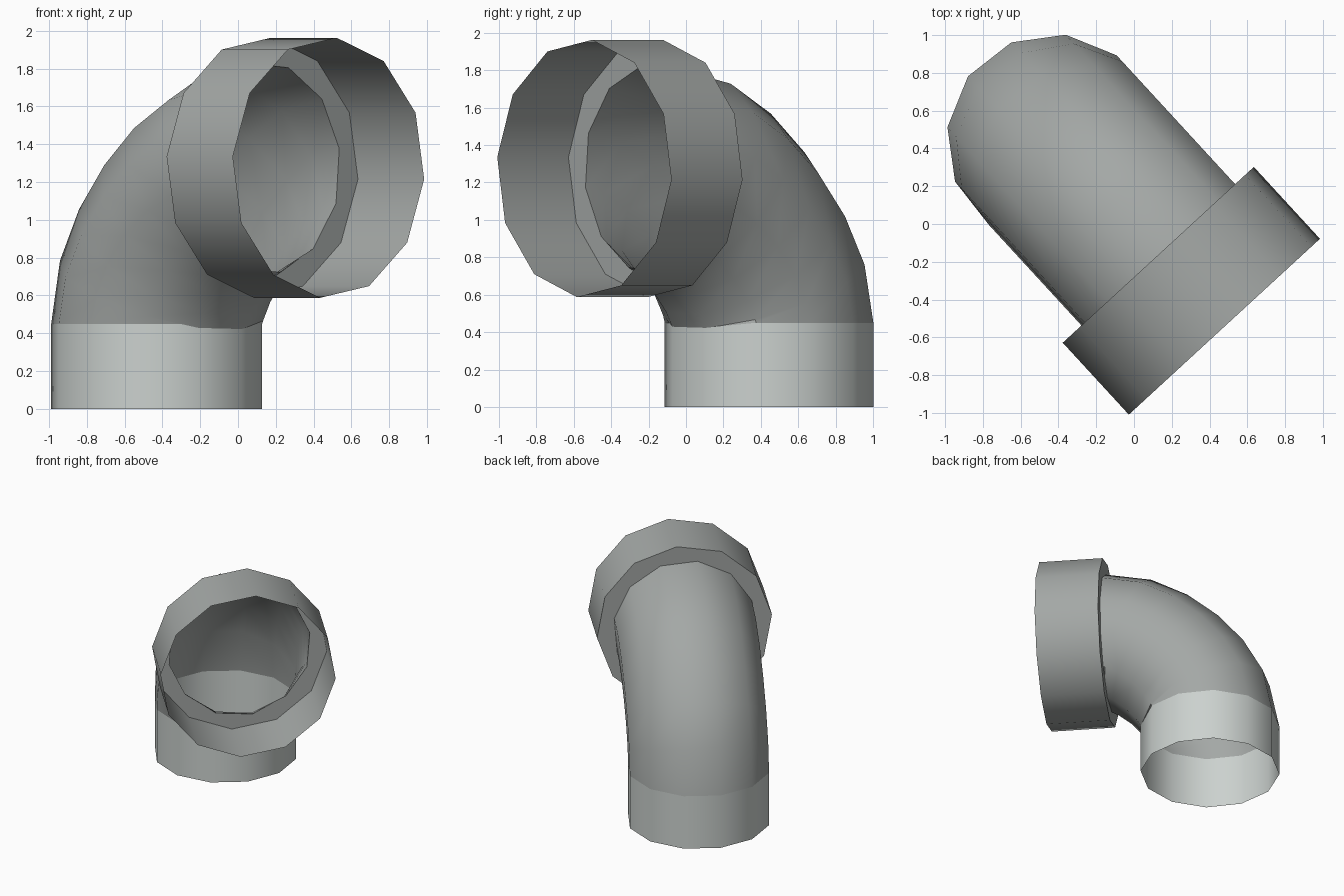
import bpy, math
from mathutils import Vector

if "Cube" in bpy.data.objects:
    bpy.data.objects.remove(bpy.data.objects["Cube"], do_unlink=True)

SIDES = 12
PIPE_R, COLLAR_R = 0.562, 0.69
BEND = 0.825          # reach of the bend, sideways and upward
FOOT_H = 0.45
COLLAR_LEN = 0.517
HANDLE = 0.4          # tightness of the bend
STEPS = 6

UP = Vector((0, 0, 1))
AXIS = Vector((0.677, -0.736, 0)).normalized()   # outlet direction
SIDE = UP.cross(AXIS)
FOOT = Vector((-0.43, 0.444, 0))


def material(name, colour):
    m = bpy.data.materials.new(name)
    m.use_nodes = True
    m.diffuse_color = (*colour, 1)
    bsdf = m.node_tree.nodes["Principled BSDF"]
    bsdf.inputs["Base Color"].default_value = (*colour, 1)
    bsdf.inputs["Roughness"].default_value = 0.6
    return m


def ring(centre, direction, radius, offset):
    """Circle of points square to the direction."""
    out = direction.cross(SIDE)
    if out.dot(UP - AXIS) < 0:
        out.negate()
    points = []
    for i in range(SIDES):
        a = math.radians(offset) + math.tau * i / SIDES
        points.append(centre + radius * (math.cos(a) * SIDE + math.sin(a) * out))
    return points


def loft(name, rings, mat):
    """Open tube through a list of rings."""
    verts = [p for r in rings for p in r]
    faces = []
    for k in range(len(rings) - 1):
        for i in range(SIDES):
            j = (i + 1) % SIDES
            a, b = k * SIDES, (k + 1) * SIDES
            faces.append((a + i, a + j, b + j, b + i))
    mesh = bpy.data.meshes.new(name)
    mesh.from_pydata(verts, [], faces)
    mesh.materials.append(mat)
    obj = bpy.data.objects.new(name, mesh)
    bpy.context.collection.objects.link(obj)
    bpy.ops.object.select_all(action="DESELECT")
    obj.select_set(True)
    bpy.context.view_layer.objects.active = obj
    # consistent outward normals
    bpy.ops.object.mode_set(mode="EDIT")
    bpy.ops.mesh.select_all(action="SELECT")
    bpy.ops.mesh.flip_normals() if mesh.polygons[0].normal.dot(
        mesh.polygons[0].center - sum(rings[0], Vector()) / SIDES) < 0 else None
    bpy.ops.object.mode_set(mode="OBJECT")
    bpy.ops.object.shade_smooth_by_angle(angle=math.radians(50))
    return obj


grey = material("pipe grey", (0.37, 0.39, 0.38))
pale = material("pale grey", (0.60, 0.64, 0.62))

# Straight foot
start = FOOT + UP * FOOT_H
loft("foot_pipe", [ring(FOOT, UP, PIPE_R, 10.4), ring(start, UP, PIPE_R, 10.4)], pale)

# Curved elbow along a cubic path
end = start + BEND * (UP + AXIS)
path = [start, start + UP * BEND * HANDLE, end - AXIS * BEND * HANDLE, end]
bend_rings = []
for k in range(STEPS + 1):
    t = k / STEPS
    u = 1 - t
    p = u**3 * path[0] + 3*u*u*t * path[1] + 3*u*t*t * path[2] + t**3 * path[3]
    d = u*u * (path[1] - path[0]) + 2*u*t * (path[2] - path[1]) + t*t * (path[3] - path[2])
    bend_rings.append(ring(p, d.normalized(), PIPE_R, 10.4))
loft("elbow_pipe", bend_rings, grey)

# Wide outlet collar with a flat shoulder at its back
lip = end + AXIS * COLLAR_LEN
loft("collar_shoulder", [ring(end, AXIS, PIPE_R, 10.4), ring(end, AXIS, COLLAR_R, 25)], grey)
loft("outlet_collar", [ring(end, AXIS, COLLAR_R, 25), ring(lip, AXIS, COLLAR_R, 25)], grey)
